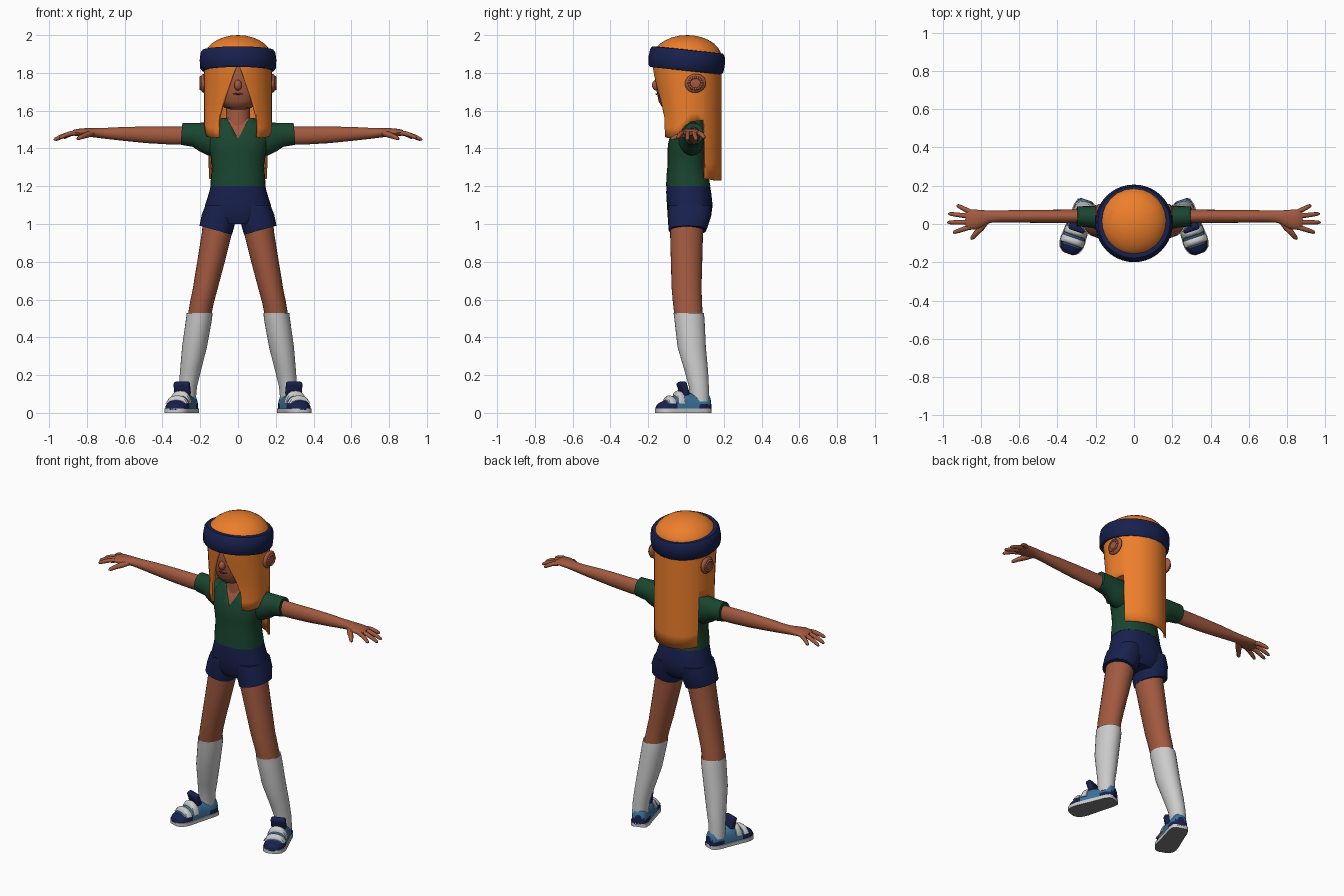
import bpy, bmesh, math
from mathutils import Vector as V, Matrix

if "Cube" in bpy.data.objects:
    bpy.data.objects.remove(bpy.data.objects["Cube"])

COL = dict(skin=(.36, .1, .05), hair=(.85, .21, .025), navy=(.009, .015, .075), green=(.01, .06, .03),
           blue=(.045, .17, .33), white=(.8, .8, .8), dark=(.12, .03, .018), grey=(.2, .2, .2))
MATS = {}
for key, c in COL.items():
    MATS[key] = bpy.data.materials.new(key)
    MATS[key].diffuse_color = (*c, 1)


def finish(name, bm, cols, mirror=False, angle=45, pick=None, mat=None):
    """Turn a bmesh into a shaded, coloured object; pick(face centre) chooses the colour."""
    bmesh.ops.recalc_face_normals(bm, faces=bm.faces)
    for f in bm.faces:
        f.smooth = True
        if pick:
            f.material_index = pick(f.calc_center_median())
    if mat:
        bm.transform(mat)
    me = bpy.data.meshes.new(name)
    bm.to_mesh(me)
    bm.free()
    me.set_sharp_from_angle(angle=math.radians(angle))
    for c in cols.split():
        me.materials.append(MATS[c])
    ob = bpy.data.objects.new(name, me)
    bpy.context.collection.objects.link(ob)
    if mirror:
        m = ob.modifiers.new("mirror", 'MIRROR')
        m.use_mirror_merge = False
    return ob


def ring(c, u, v, n=28, p=2):
    """Superellipse ring around c spanned by u and v."""
    out = []
    for i in range(n):
        a = 2 * math.pi * i / n
        s, t = math.cos(a), math.sin(a)
        out.append(V(c) + V(u) * math.copysign(abs(s) ** (2 / p), s) + V(v) * math.copysign(abs(t) ** (2 / p), t))
    return out


def loft(name, rings, cols, caps=True, **kw):
    bm = bmesh.new()
    vs = [[bm.verts.new(p) for p in r] for r in rings]
    n = len(vs[0])
    for a, b in zip(vs, vs[1:]):
        for i in range(n):
            bm.faces.new((a[i], a[(i + 1) % n], b[(i + 1) % n], b[i]))
    if caps:
        bm.faces.new(vs[0])
        bm.faces.new(vs[-1])
    return finish(name, bm, cols, **kw)


def stack(rows, p=2, shrink=0):
    """Horizontal rings from rows of (z, x centre, y centre, x radius, y radius)."""
    return [ring((x, y, z), (rx - shrink, 0, 0), (0, ry - shrink, 0), p=p) for z, x, y, rx, ry in rows]


def tube(name, rows, cols, n=20, **kw):
    """Tube through rows of (x, y, z, side radius, up radius)."""
    pts = [V(r[:3]) for r in rows]
    rings = []
    for i, r in enumerate(rows):
        t = (pts[min(i + 1, len(pts) - 1)] - pts[max(i - 1, 0)]).normalized()
        side = t.cross(V((0, 0, 1))).normalized()
        rings.append(ring(pts[i], side * r[3], side.cross(t) * r[4], n))
    return loft(name, rings, cols, **kw)


def ball(name, c, r, cols, rot=0, **kw):
    bm = bmesh.new()
    bmesh.ops.create_uvsphere(bm, u_segments=24, v_segments=16, radius=1)
    bm.transform(Matrix.Translation(c) @ Matrix.Rotation(rot, 4, 'X') @ Matrix.Diagonal((*r, 1)))
    return finish(name, bm, cols, **kw)


# Head, face and neck
loft("head", stack([(1.605, 0, -.06, .03, .03), (1.615, 0, -.05, .07, .075), (1.65, 0, -.03, .115, .115),
                    (1.7, 0, -.01, .145, .145), (1.76, 0, 0, .155, .16), (1.85, 0, 0, .155, .16),
                    (1.92, 0, .01, .12, .12)]), "skin")
ball("nose", (0, -.158, 1.735), (.02, .022, .028), "skin")
tube("mouth", [(-.05, -.136, 1.69, .004, .004), (0, -.157, 1.688, .005, .004), (.05, -.136, 1.69, .004, .004)], "dark", n=8)
loft("neck", stack([(1.48, 0, .01, .085, .07), (1.54, 0, .01, .065, .065), (1.66, 0, .01, .062, .065)]), "skin")
ball("ear", (.182, .05, 1.745), (.02, .056, .05), "skin", rot=.2, mirror=True)
bm = bmesh.new()
for i in range(0, 20):
    a = i * math.pi / 10
    m = Matrix.Translation((.197, .05 + .034 * math.cos(a), 1.745 + .03 * math.sin(a)))
    bmesh.ops.create_icosphere(bm, subdivisions=1, radius=.009, matrix=m)
finish("ear_rim", bm, "skin", mirror=True)

# Hair: one polar sheet whose lower edge follows the cut (angle from the front, edge height)
cut = [(0, 1.85), (8, 1.79), (17, 1.71), (26, 1.64), (33, 1.56), (35, 1.46), (45, 1.455), (58, 1.46), (70, 1.465),
       (82, 1.5), (95, 1.54), (108, 1.545), (119, 1.55), (121, 1.24), (135, 1.235), (150, 1.23), (165, 1.23), (180, 1.23)]
cols_ = cut + [(360 - a, z) for a, z in reversed(cut[1:-1])]
bm = bmesh.new()
top = bm.verts.new((0, .008, 2))
columns = []
for deg, low in cols_:
    a = math.radians(deg)
    col = []
    for i in range(1, 8):
        t = i * math.pi / 14
        col.append((math.sin(t), 1.88 + .12 * math.cos(t)))
    col += [(1, 1.88 + (low - 1.88) * k / 8) for k in range(1, 9)]
    vs = []
    for r, z in col:
        y = -.183 * math.cos(a) * r
        if y < 0:
            y *= 1 - .22 * min(1, max(0, 1.83 - z) / .25)
        vs.append(bm.verts.new((.18 * math.sin(a) * r, y + .006, z)))
    columns.append(vs)
for i, a in enumerate(columns):
    b = columns[(i + 1) % len(columns)]
    bm.faces.new((top, a[0], b[0]))
    for k in range(len(a) - 1):
        bm.faces.new((a[k], a[k + 1], b[k + 1], b[k]))
hair = finish("hair", bm, "hair", angle=60)
sol = hair.modifiers.new("thickness", 'SOLIDIFY')
sol.thickness, sol.offset = .014, -1

# Headband, tilted down towards the back
prof = [(-.055, .172), (-.057, .19), (-.045, .2), (0, .203), (.04, .198), (.053, .188), (.055, .165)]
loft("headband", [ring((0, 0, z), (r, 0, 0), (0, r, 0), 40) for z, r in prof], "navy", caps=False,
     mat=Matrix.Translation((0, .004, 1.868)) @ Matrix.Rotation(math.radians(-6), 4, 'X'))

# Shirt with a V neck cut through to the chest
torso = [(1.2, 0, .012, .147, .117), (1.25, 0, .008, .143, .112), (1.31, 0, .005, .138, .103),
         (1.37, 0, .008, .147, .106), (1.42, 0, .012, .16, .108), (1.47, 0, .016, .165, .1),
         (1.51, 0, .02, .15, .087), (1.54, 0, .023, .125, .075), (1.56, 0, .023, .09, .068)]
shirt = loft("shirt", stack(torso, 2.3), "green")
loft("chest", stack(torso[3:], 2.3, .005), "skin")
cutter = loft("neck_cutter", [[V((-.085, y, 1.61)), V((.085, y, 1.61)), V((0, y, 1.45))] for y in (-.25, .0)], "green")
cutter.hide_render = True
cutter.hide_viewport = True
bo = shirt.modifiers.new("neckline", 'BOOLEAN')
bo.operation, bo.object = 'DIFFERENCE', cutter
tube("sleeve", [(.1, .025, 1.452, .07, .09), (.15, .03, 1.452, .068, .09), (.19, .035, 1.462, .062, .077),
                (.23, .038, 1.472, .056, .064), (.298, .04, 1.477, .052, .058)], "green", mirror=True)

# Arms, palms and fingers
tube("arm", [(.25, .04, 1.467, .036, .048), (.36, .04, 1.468, .035, .047), (.48, .04, 1.472, .034, .044),
             (.6, .04, 1.477, .033, .037), (.7, .04, 1.48, .031, .029), (.755, .038, 1.483, .032, .025),
             (.79, .032, 1.485, .042, .023), (.83, .024, 1.486, .052, .02), (.865, .022, 1.483, .053, .017),
             (.88, .022, 1.481, .045, .01)], "skin", mirror=True)
for name, y0, x1, y1, z1 in (("little_finger", .063, .925, .098, 1.455), ("ring_finger", .04, .97, .054, 1.445),
                             ("middle_finger", .01, .975, .008, 1.445), ("index_finger", -.015, .945, -.045, 1.455)):
    rows = []
    for t, r, lift in ((0, .013, 0), (.35, .0125, .006), (.7, .0115, .005), (.93, .009, .001), (1, .004, 0)):
        rows.append((.855 + (x1 - .855) * t, y0 + (y1 - y0) * t, 1.483 + (z1 - 1.483) * t + lift, r, r))
    tube(name, rows, "skin", n=12, mirror=True)
tube("thumb", [(.775, .015, 1.48, .018, .016), (.8, -.02, 1.472, .018, .016), (.825, -.048, 1.463, .014, .013),
               (.845, -.072, 1.453, .011, .01), (.851, -.08, 1.449, .004, .004)], "skin", n=12, mirror=True)

# Shorts
loft("shorts", stack([(1.21, 0, .012, .143, .114), (1.17, 0, .014, .152, .119), (1.1, 0, .02, .174, .121),
                      (1.04, 0, .018, .185, .115), (1.0, 0, .012, .13, .09)], 2.3), "navy")
loft("shorts_leg", [ring((x, y, z), (rx, 0, t), (0, ry, 0), p=2.3) for x, y, z, rx, ry, t in
                    ((.092, .02, 1.1, .08, .115, 0), (.1, .018, 1.04, .092, .115, .01),
                     (.118, .008, .967, .086, .1, .024))], "navy", mirror=True)

# Legs and socks
loft("leg", stack([(1.02, .105, .005, .08, .088), (.95, .112, .003, .08, .087), (.8, .143, .003, .073, .083),
                   (.66, .173, .003, .066, .079), (.58, .192, .008, .063, .077), (.5, .206, .015, .062, .074)]),
     "skin", mirror=True)
loft("sock", stack([(.52, .203, .014, .06, .07), (.53, .203, .014, .068, .08), (.5, .206, .018, .069, .08),
                    (.35, .23, .03, .066, .075), (.22, .252, .055, .055, .062), (.14, .265, .068, .048, .053),
                    (.06, .27, .073, .046, .05)]), "white", mirror=True)

# Shoes, built pointing at -y and then turned outwards
turn = Matrix.Translation((.293, -.008, 0)) @ Matrix.Rotation(math.radians(19), 4, 'Z')
shape = [(.142, .025, .075), (.132, .042, .1), (.1, .051, .112), (.05, .053, .1), (0, .056, .112), (-.04, .059, .1),
         (-.08, .062, .078), (-.11, .06, .066), (-.135, .05, .055), (-.15, .034, .045), (-.156, .02, .035)]


def arch(y, w, h):
    """Domed cross-section with a flat bottom."""
    pts = ring((0, y, .015), (w, 0, 0), (0, 0, h - .015), 24, 2.5)
    return [V((p.x, p.y, max(p.z, .015))) for p in pts]


def girth(y):
    for (a, w, h), (b, w2, h2) in zip(shape, shape[1:]):
        if b <= y <= a:
            t = (a - y) / (a - b)
            return w + (w2 - w) * t, h + (h2 - h) * t


fine = [.142 - .298 * i / 40 for i in range(41)]
loft("shoe_upper", [arch(y, *girth(max(y, -.1559))) for y in fine], "blue navy", mirror=True, mat=turn,
     pick=lambda c: int(c.y < -.115 or c.z < .05 and (c.y < -.06 or c.y > .07)))
edge = [V((w + .005, y, 0)) for y, w, h in shape] + [V((-w - .005, y, 0)) for y, w, h in reversed(shape)]
loft("shoe_sole", [[p + V((0, 0, z)) for p in edge] for z in (0, .022)], "white grey", mirror=True, mat=turn,
     pick=lambda c: int(c.z < .005))
for k, y in enumerate((-.085, -.035)):
    w, h = girth(y)
    rows = [arch(y + d, w * s, h + e) for d, s, e in ((-.021, .9, -.01), (-.017, 1.03, .008), (-.006, 1.05, .016),
                                                      (.006, 1.05, .016), (.017, 1.03, .01), (.021, .9, -.005))]
    for r in rows:
        for p in r:
            p.z = max(p.z, .05)
    loft(f"shoe_strap_{k + 1}", rows, "white", mirror=True, mat=turn)
bm = bmesh.new()
bmesh.ops.create_cube(bm, size=1)
bm.transform(Matrix.Translation((0, -.008, .128)) @ Matrix.Rotation(.3, 4, 'X') @ Matrix.Diagonal((.088, .035, .075, 1)))
bmesh.ops.bevel(bm, geom=bm.edges[:], offset=.012, segments=3, affect='EDGES', profile=.5)
finish("shoe_tongue", bm, "navy", mirror=True, mat=turn)

for m in bpy.data.materials:
    if m.users and not m.is_grease_pencil:
        m.use_nodes = True
        m.node_tree.nodes["Principled BSDF"].inputs["Base Color"].default_value = m.diffuse_color
